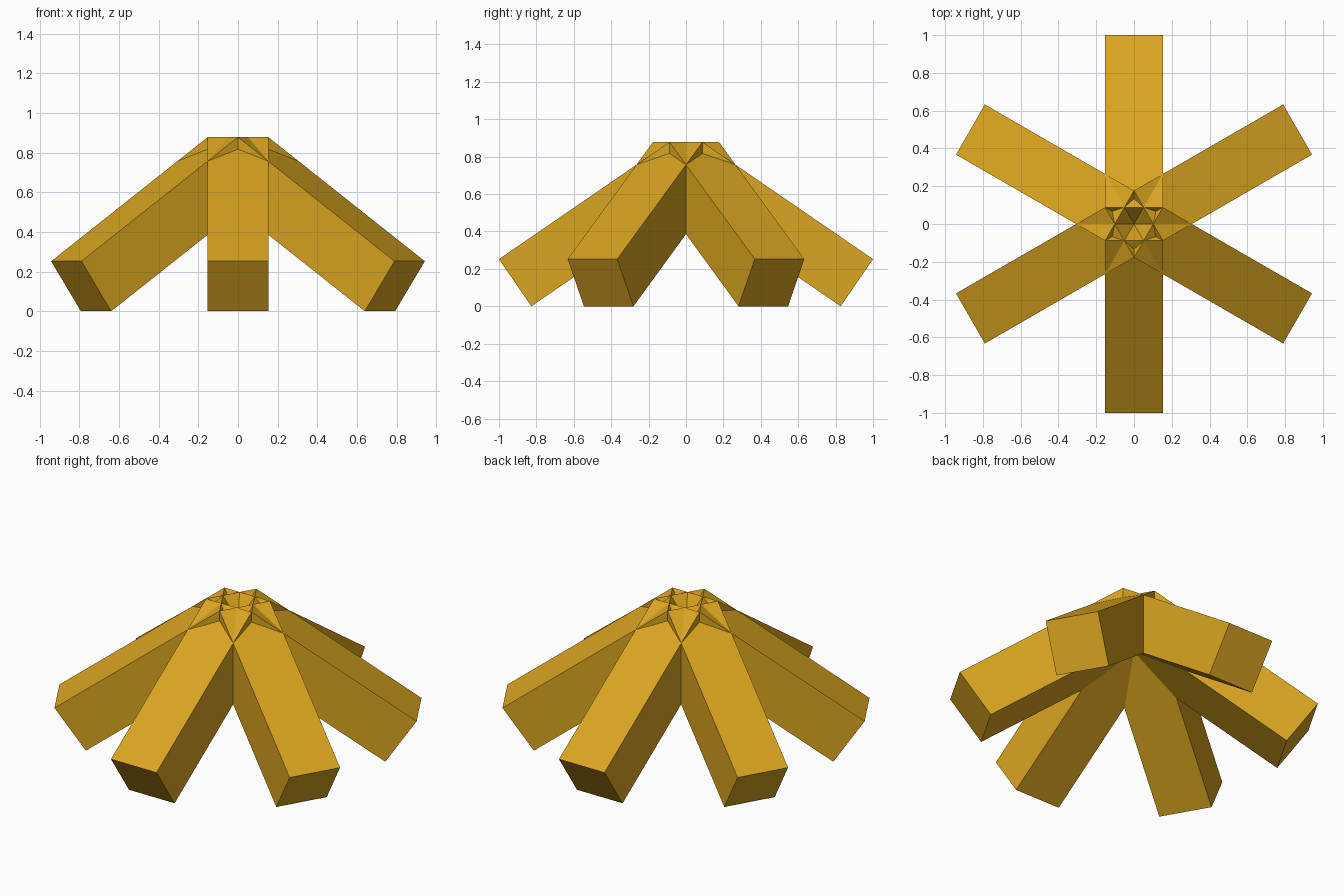
import bpy
import math
from mathutils import Matrix, Vector

cube = bpy.data.objects.get("Cube")
if cube:
    bpy.data.objects.remove(cube, do_unlink=True)

# Golden wood colour
wood = bpy.data.materials.new("golden_wood")
wood.use_nodes = True
gold = (0.70, 0.376, 0.0145, 1.0)
wood.diffuse_color = gold
wood.node_tree.nodes["Principled BSDF"].inputs["Base Color"].default_value = gold

BEAMS = 6
SIDE = 0.306                                      # square cross-section
TOP_Z = 0.878                                     # height of the upper edges
REACH = 1.0                                       # distance to the outer edges
inner = SIDE / 2 * math.tan(math.pi / BEAMS)      # neighbouring top corners meet

# Slope solved so the lower outer edge rests on the ground
slope = math.radians(34)
for _ in range(20):
    slope = math.atan2(TOP_Z - SIDE * math.cos(slope), REACH - inner)
length = (REACH - inner) / math.cos(slope)


def make_beam(index):
    """Square beam leaning outward and down from the shared top ring."""
    bpy.ops.mesh.primitive_cube_add(size=1)
    beam = bpy.context.object
    beam.name = f"leaning_beam_{index + 1}"
    beam.data.transform(Matrix.Diagonal((length, SIDE, SIDE, 1)))
    tilt = Matrix.Rotation(slope, 4, "Y")
    centre = Vector((inner, 0, TOP_Z)) + tilt @ Vector((length / 2, 0, -SIDE / 2))
    turn = Matrix.Rotation(math.radians(30) + index * math.tau / BEAMS, 4, "Z")
    beam.matrix_world = turn @ Matrix.Translation(centre) @ tilt
    beam.data.materials.append(wood)


# Ring of beams meeting at the top
for i in range(BEAMS):
    make_beam(i)
